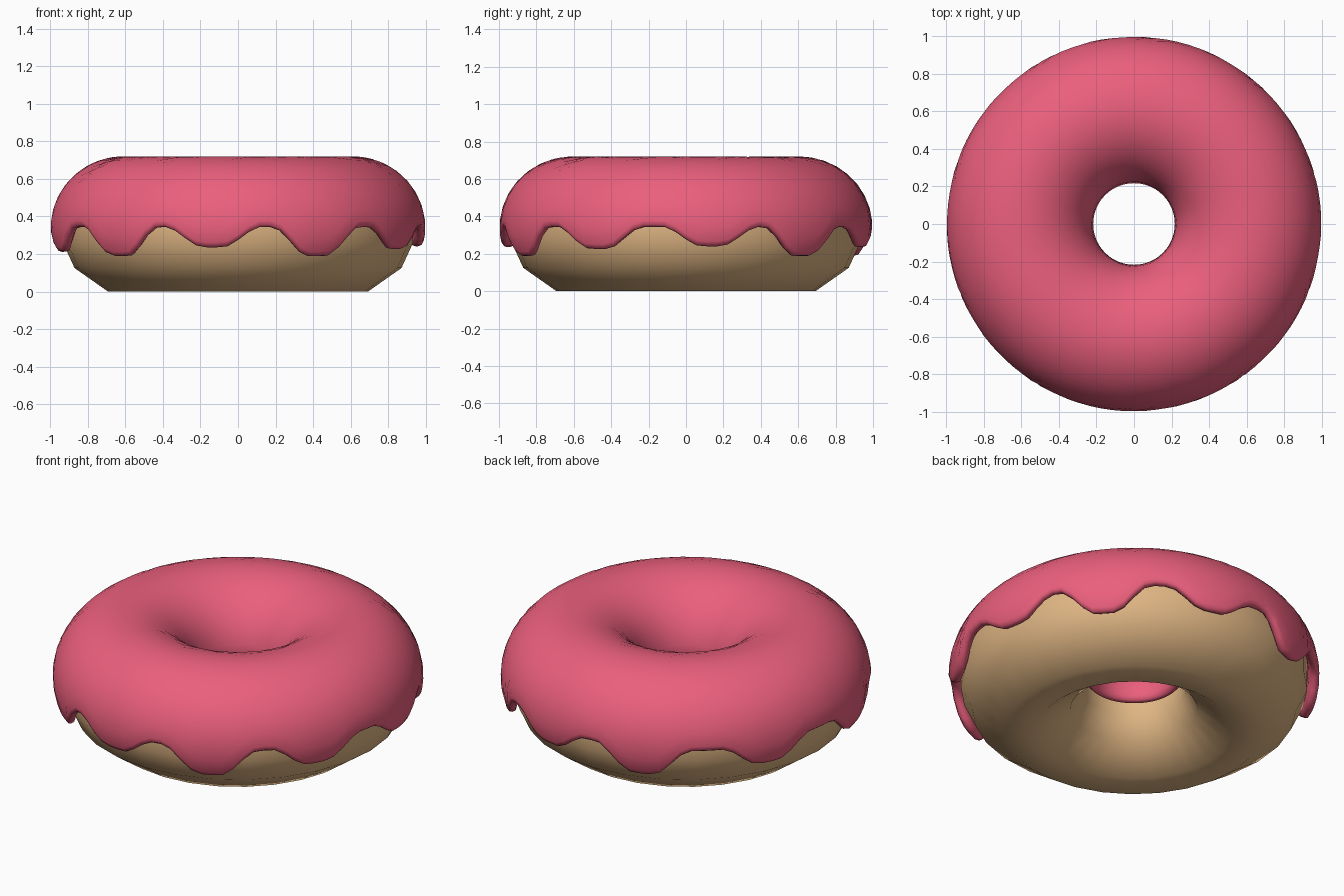
import bpy, math
from math import sin, cos, radians, pi

if "Cube" in bpy.data.objects:
    bpy.data.objects.remove(bpy.data.objects["Cube"])

def material(name, rgb):
    m = bpy.data.materials.new(name)
    m.diffuse_color = (*rgb, 1)
    m.use_nodes = True
    m.node_tree.nodes["Principled BSDF"].inputs["Base Color"].default_value = m.diffuse_color
    return m

def swept_ring(name, columns, mat):
    """Closed cross-sections (lists of (r, z)) placed around the z axis."""
    n, k = len(columns), len(columns[0])
    verts = [(r * cos(2 * pi * i / n), r * sin(2 * pi * i / n), z)
             for i, col in enumerate(columns) for r, z in col]
    faces = [(i * k + j, (i + 1) % n * k + j,
              (i + 1) % n * k + (j + 1) % k, i * k + (j + 1) % k)
             for i in range(n) for j in range(k)]
    me = bpy.data.meshes.new(name)
    me.from_pydata(verts, [], faces)
    me.polygons.foreach_set("use_smooth", [True] * len(faces))
    me.materials.append(mat)
    ob = bpy.data.objects.new(name, me)
    bpy.context.collection.objects.link(ob)
    return ob

# Dough: coarse ring with a flat underside
CR = 0.607
half = [(0.085, 0.0), (0.263, 0.125), (0.325, 0.26),
        (0.325, 0.42), (0.25, 0.57), (0.09, 0.665)]
section = [(CR + d, z) for d, z in half] + [(CR - d, z) for d, z in reversed(half)]
swept_ring("dough", [section] * 28, material("dough_tan", (0.745, 0.468, 0.23)))

# Icing: upper half shell whose outer edge runs down in drips
CZ, A, B = 0.34, 0.39, 0.38
drips = [(-131, .18), (-98, .23), (-64, .18), (-29, .22), (8, .235), (40.5, .18),
         (76, .23), (111, .18), (152, .22), (193, .205)]   # azimuth, lowest z

def edge_height(deg):
    z = 0.345
    for az, low in drips:
        d = abs((deg - az + 180) % 360 - 180)
        t = min(max((d - 3) / 12.5, 0), 1)
        t = t * t * (3 - 2 * t)
        z = min(z, low + (0.345 - low) * t)
    return z

def point(scale, angle):
    return (CR + A * scale * cos(angle), CZ + B * scale * sin(angle))

def icing_column(deg):
    lift = radians(5)
    low = math.asin((edge_height(deg) - CZ) / B) + lift
    steps = [low + (pi - low) * i / 16 for i in range(17)]
    outer = [point(1, a) for a in steps]
    inner_rim = [point(0.97, pi + lift * .7), point(0.92, pi + lift)]
    inner = [point(0.85, a) for a in reversed(steps)]
    outer_rim = [point(0.90, low - lift), point(0.95, low - lift),
                 point(0.985, low - lift * .7)]
    return outer + inner_rim + inner + outer_rim

N = 108
swept_ring("icing", [icing_column(360 * i / N) for i in range(N)],
           material("icing_pink", (0.83, 0.115, 0.205)))

# Outward normals on both rings
import bmesh
for ob in bpy.context.collection.objects:
    bm = bmesh.new()
    bm.from_mesh(ob.data)
    bmesh.ops.recalc_face_normals(bm, faces=bm.faces)
    bm.to_mesh(ob.data)
    bm.free()
